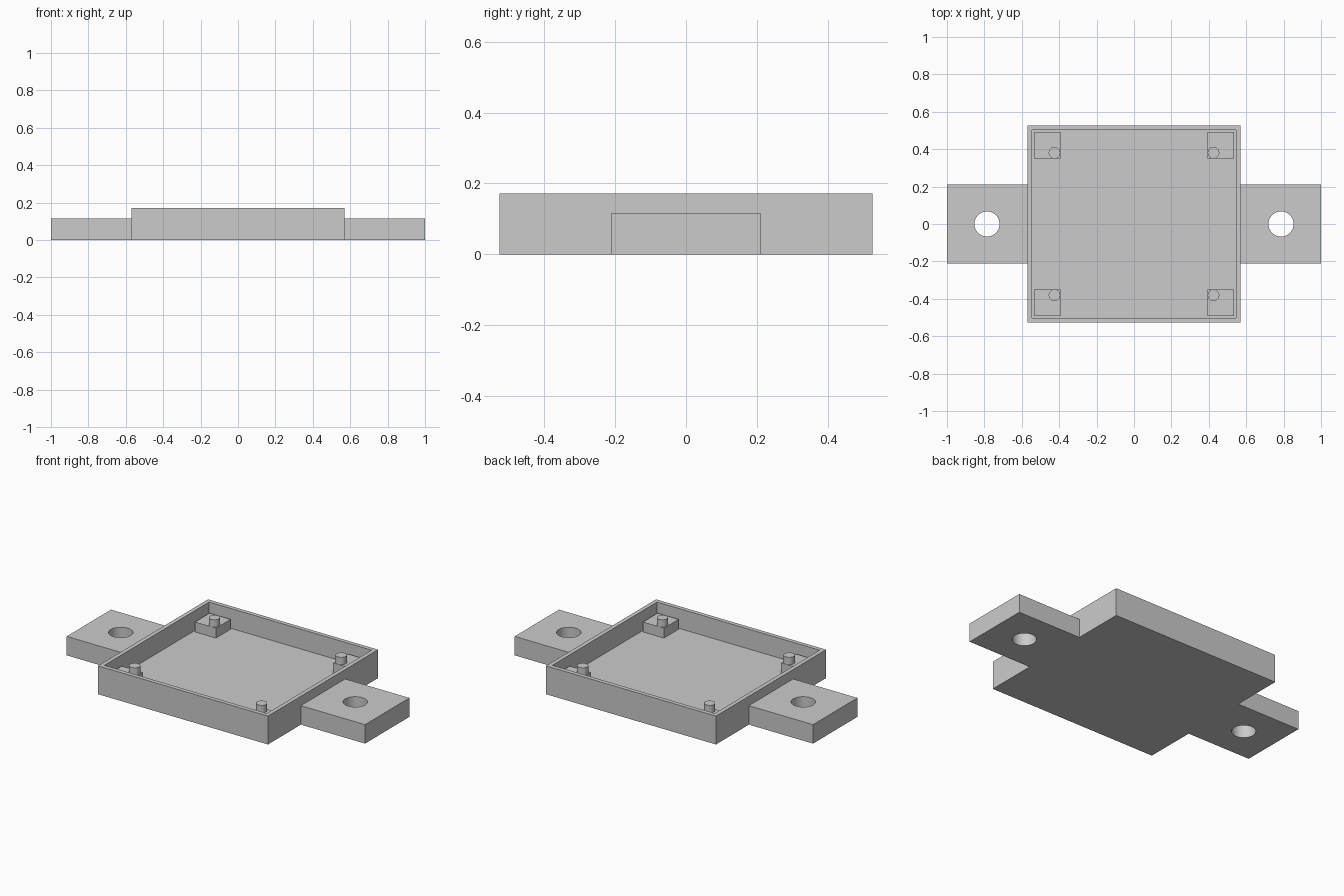
import bpy
import bmesh
import math
from mathutils import Matrix, Vector

cube = bpy.data.objects.get("Cube")
if cube:
    bpy.data.objects.remove(cube, do_unlink=True)

# Single grey plastic
GREY = (0.6, 0.6, 0.6, 1.0)
mat = bpy.data.materials.new("grey_plastic")
mat.use_nodes = True
mat.diffuse_color = GREY
mat.node_tree.nodes["Principled BSDF"].inputs["Base Color"].default_value = GREY

# Shared dimensions
TRAY_X, TRAY_Y, TRAY_H = 0.57, 0.527, 0.172
WALL, FLOOR = 0.036, 0.052
TAB_END, TAB_Y, TAB_H = 1.0, 0.212, 0.115
HOLE_X, HOLE_R = 0.786, 0.067
PAD, PAD_TOP = 0.141, 0.112
PIN_X, PIN_Y, PIN_R, PIN_TOP = 0.425, 0.381, 0.031, 0.157


def finish(bm, name):
    bmesh.ops.recalc_face_normals(bm, faces=bm.faces)
    mesh = bpy.data.meshes.new(name)
    bm.to_mesh(mesh)
    bm.free()
    mesh.materials.append(mat)
    ob = bpy.data.objects.new(name, mesh)
    bpy.context.collection.objects.link(ob)
    return ob


def box_mesh(a, b):
    """Box between two opposite corners."""
    a, b = Vector(a), Vector(b)
    size = Vector([abs(q - p) for p, q in zip(a, b)])
    bm = bmesh.new()
    bmesh.ops.create_cube(bm, size=1, matrix=Matrix.Translation((a + b) / 2) @ Matrix.Diagonal(size).to_4x4())
    return bm


def cylinder(name, x, y, z0, z1, r):
    bm = bmesh.new()
    bmesh.ops.create_cone(bm, cap_ends=True, segments=48, radius1=r, radius2=r, depth=z1 - z0,
                          matrix=Matrix.Translation((x, y, (z0 + z1) / 2)))
    return finish(bm, name)


def activate(ob):
    bpy.ops.object.select_all(action='DESELECT')
    ob.select_set(True)
    bpy.context.view_layer.objects.active = ob


def smooth(ob):
    activate(ob)
    bpy.ops.object.shade_smooth_by_angle(angle=math.radians(30))


# Open tray: inset the top of a box and sink it to the floor
bm = box_mesh((-TRAY_X, -TRAY_Y, 0), (TRAY_X, TRAY_Y, TRAY_H))
top = max(bm.faces, key=lambda f: f.calc_center_median().z)
bmesh.ops.inset_region(bm, faces=[top], thickness=WALL)
inner = bmesh.ops.extrude_discrete_faces(bm, faces=[top])["faces"][0]
bmesh.ops.translate(bm, verts=inner.verts, vec=(0, 0, FLOOR - TRAY_H))
finish(bm, "tray")

for sx, side in ((1, "left"), (-1, "right")):
    # Mounting tab with a drilled screw hole
    tab = finish(box_mesh((sx * TRAY_X, -TAB_Y, 0), (sx * TAB_END, TAB_Y, TAB_H)), side + "_mounting_tab")
    drill = cylinder("drill", sx * HOLE_X, 0, -0.1, TAB_H + 0.1, HOLE_R)
    drill.hide_render = True
    cut = tab.modifiers.new("screw_hole", 'BOOLEAN')
    cut.operation = 'DIFFERENCE'
    cut.solver = 'EXACT'
    cut.object = drill
    activate(tab)
    bpy.ops.object.modifier_apply(modifier=cut.name)
    bpy.data.objects.remove(drill, do_unlink=True)
    smooth(tab)

    # Corner pads and locating pins
    for sy, end in ((-1, "front"), (1, "back")):
        x, y = TRAY_X - WALL, TRAY_Y - WALL
        finish(box_mesh((sx * x, sy * y, FLOOR), (sx * (x - PAD), sy * (y - PAD), PAD_TOP)),
               f"{end}_{side}_pad")
        smooth(cylinder(f"{end}_{side}_pin", sx * PIN_X, sy * PIN_Y, PAD_TOP, PIN_TOP, PIN_R))
